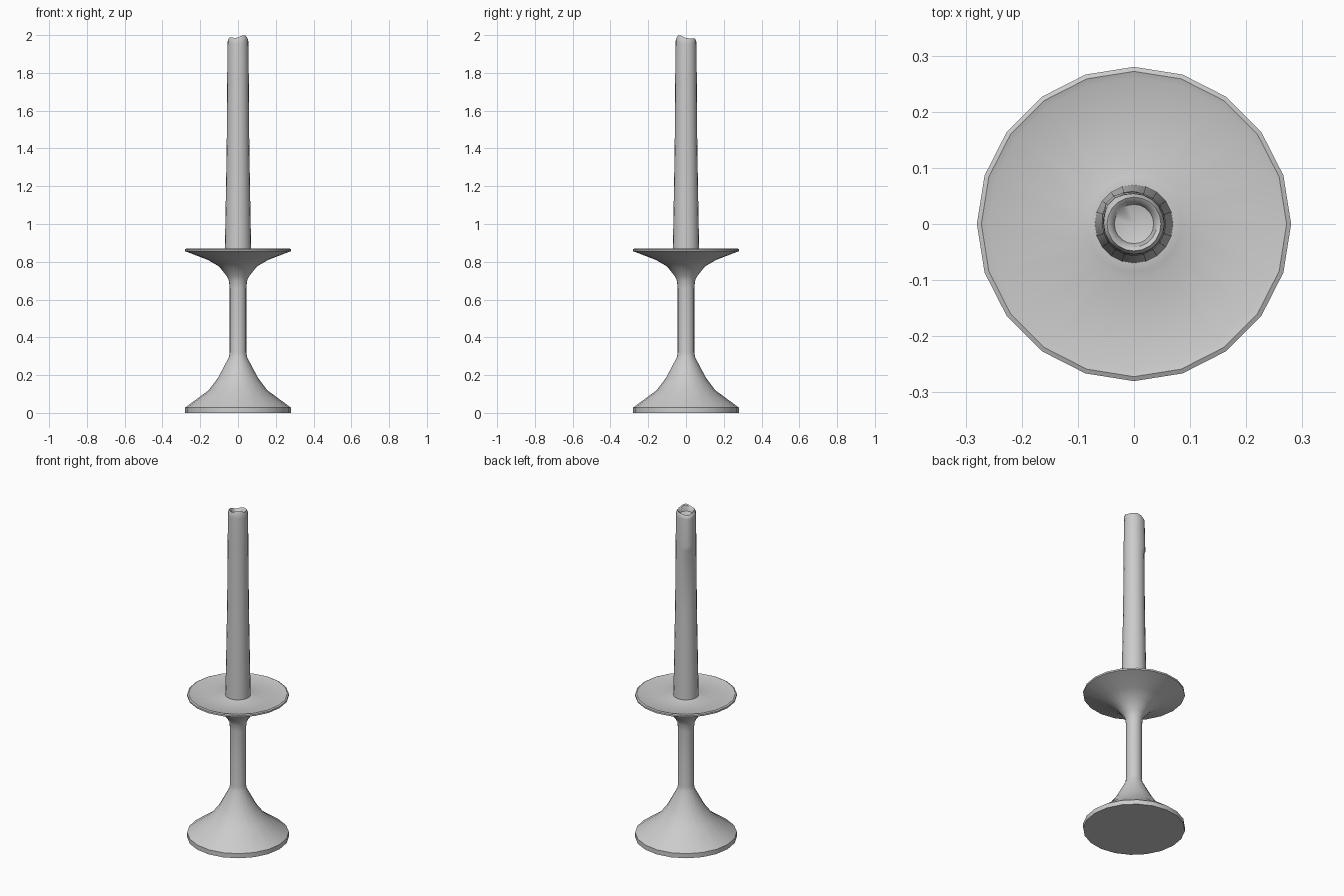
import bpy, bmesh
from math import cos, sin, pi, radians

if "Cube" in bpy.data.objects:
    bpy.data.objects.remove(bpy.data.objects["Cube"])

SIDES = 20


def lathe(name, profile, shape=None):
    """Revolve (radius, z) points; shape(i, angle, r, z) may adjust each point."""
    bm = bmesh.new()
    rings = []
    for i, (r, z) in enumerate(profile):
        if r == 0:
            rings.append([bm.verts.new((0, 0, z))])
            continue
        ring = []
        for k in range(SIDES):
            a = 2 * pi * k / SIDES
            rr, zz = shape(i, a, r, z) if shape else (r, z)
            ring.append(bm.verts.new((rr * cos(a), rr * sin(a), zz)))
        rings.append(ring)
    for lo, hi in zip(rings, rings[1:]):
        for k in range(SIDES):
            n = (k + 1) % SIDES
            if len(lo) == 1:
                bm.faces.new((lo[0], hi[n], hi[k]))
            elif len(hi) == 1:
                bm.faces.new((lo[k], lo[n], hi[0]))
            else:
                bm.faces.new((lo[k], lo[n], hi[n], hi[k]))
    bmesh.ops.recalc_face_normals(bm, faces=bm.faces)
    mesh = bpy.data.meshes.new(name)
    bm.to_mesh(mesh)
    bm.free()
    obj = bpy.data.objects.new(name, mesh)
    bpy.context.collection.objects.link(obj)
    bpy.context.view_layer.objects.active = obj
    bpy.ops.object.select_all(action='DESELECT')
    obj.select_set(True)
    bpy.ops.object.shade_smooth_by_angle(angle=radians(40))
    return obj


# Holder: flared foot, stem and drip dish
lathe("candle_holder", [
    (0, 0), (0.28, 0), (0.28, 0.028), (0.155, 0.12), (0.106, 0.185),
    (0.048, 0.295), (0.044, 0.32), (0.044, 0.66), (0.048, 0.70),
    (0.06, 0.725), (0.10, 0.775), (0.16, 0.81), (0.28, 0.856),
    (0.28, 0.866), (0.272, 0.87), (0.26, 0.866),
    (0.097, 0.858), (0.085, 0.863), (0.06, 0.863), (0, 0.863)])


# Candle: uneven melted rim, with a wax drip on the back left
candle_profile = [
    (0, 0.85), (0.07, 0.85), (0.067, 1.0), (0.06, 1.4), (0.057, 1.75),
    (0.057, 1.765), (0.057, 1.79), (0.055, 1.955), (0.054, 1.972),
    (0.048, 1.983), (0.041, 1.978), (0.035, 1.96), (0, 1.95)]


def bump(a, degrees, power):
    return max(0, cos(a - radians(degrees))) ** power


def melt(i, a, r, z):
    if 8 <= i <= 10:
        z += (0.017 * bump(a, 310, 5) + 0.006 * bump(a, 215, 8)
              - 0.012 * bump(a, 135, 6))
    if 5 <= i <= 8:
        r += (0.006 if i < 7 else 0.004) * bump(a, 135, 12)
    return r, z


lathe("candle", candle_profile, melt)
